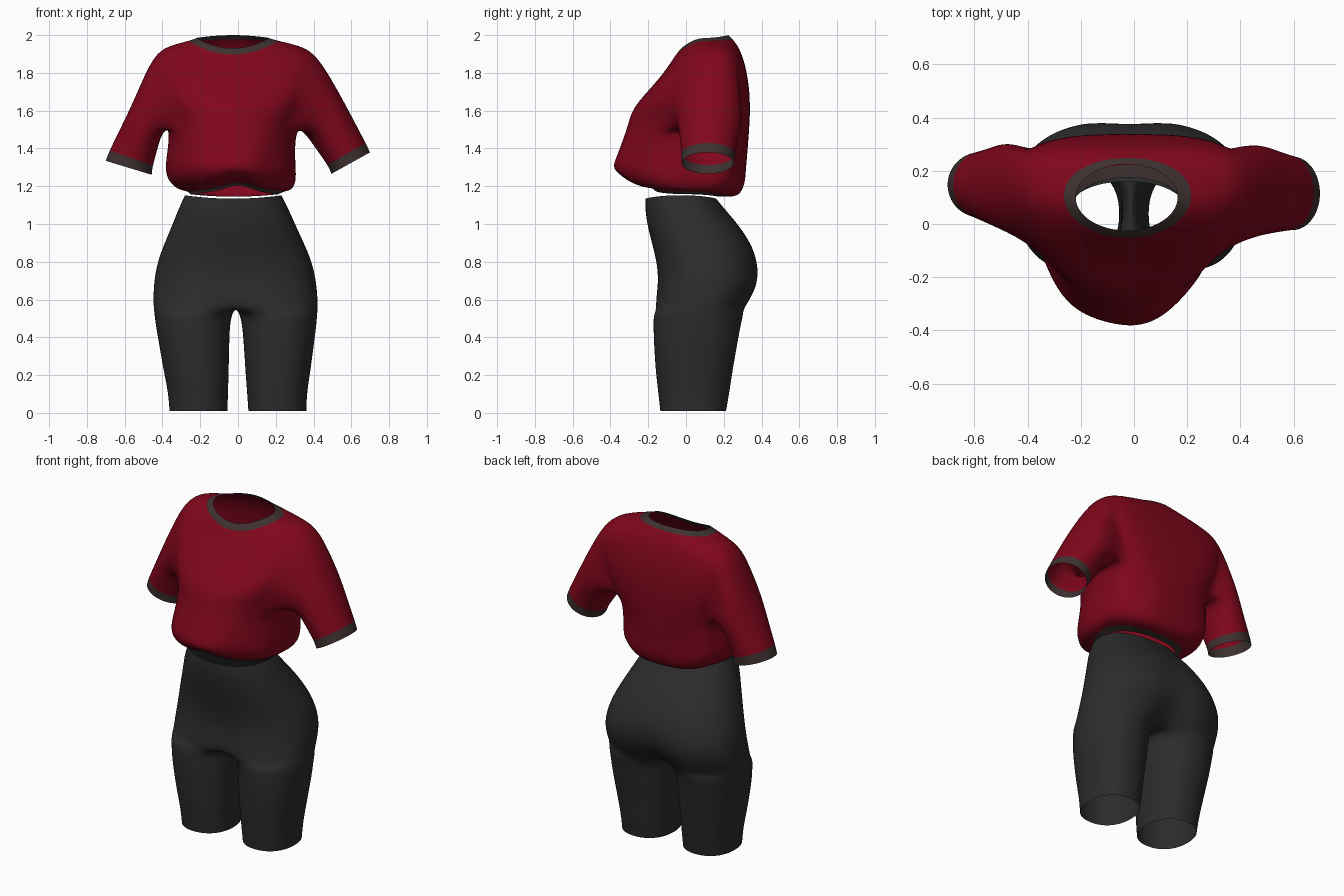
import bpy, bmesh, math
from mathutils import Vector

if "Cube" in bpy.data.objects:
    bpy.data.objects.remove(bpy.data.objects["Cube"])


def material(name, rgb):
    m = bpy.data.materials.new(name)
    m.diffuse_color = (*rgb, 1)
    m.use_nodes = True
    m.node_tree.nodes["Principled BSDF"].inputs["Base Color"].default_value = m.diffuse_color
    return m


RED = material("crimson cloth", (0.215, 0.002, 0.011))
TRIM = material("brown grey trim", (0.047, 0.031, 0.029))
DARK = material("charcoal cloth", (0.025, 0.025, 0.026))


def finish(bm, name, mats):
    loose = [v for v in bm.verts if not v.link_faces]
    bmesh.ops.delete(bm, geom=loose, context='VERTS')
    bmesh.ops.recalc_face_normals(bm, faces=bm.faces)
    for f in bm.faces:
        f.smooth = True
    me = bpy.data.meshes.new(name)
    bm.to_mesh(me)
    bm.free()
    for m in mats:
        me.materials.append(m)
    ob = bpy.data.objects.new(name, me)
    bpy.context.collection.objects.link(ob)
    sub = ob.modifiers.new("smooth", 'SUBSURF')
    sub.levels = sub.render_levels = 2
    return ob


def spow(v, p):
    return math.copysign(abs(v) ** p, v)


# ---------------------------------------------------------------- shorts
M, K = 17, 6   # outer and inner points of each half ring


def hip_ring(z, rx, yf, yb, cf, cb):
    yc = (yf + yb) / 2
    ry = (yb - yf) / 2
    p = 0.85 if z > 0.75 else 0.74             # squarer towards the thighs
    pts = []
    for i in range(M):
        a = -math.pi / 2 + math.pi * i / (M - 1)
        x = 0 if i in (0, M - 1) else rx * abs(math.cos(a)) ** p
        y = yc + ry * spow(math.sin(a), 0.9)
        dent = math.exp(-(x / 0.09) ** 2)      # cleft on the centre line
        y += dent * cf if a < 0 else -dent * cb
        dip = 0.018 * (1 - (x / rx) ** 2) if z > 1.14 else 0
        pts.append(Vector((x, y, z - dip)))
    for k in range(1, K + 1):
        pts.append(pts[M - 1].lerp(pts[0], k / (K + 1)))
    return pts


def leg_ring(z, xi, xo, yf, yb):
    A = math.radians(130)
    p = 0.97 if z > 0.45 else 0.9
    angs = [-A + 2 * A * i / (M - 1) for i in range(M)]
    angs += [A + (2 * math.pi - 2 * A) * k / (K + 1) for k in range(1, K + 1)]
    return [Vector(((xi + xo) / 2 + (xo - xi) / 2 * spow(math.cos(a), p),
                    (yf + yb) / 2 + (yb - yf) / 2 * spow(math.sin(a), p), z)) for a in angs]


hips = [(1.152, .257, -.215, .16, 0, 0), (1.08, .292, -.217, .205, 0, 0),
        (1.0, .325, -.207, .275, 0, 0), (.9, .37, -.182, .347, 0, .004),
        (.8, .411, -.156, .388, 0, .01), (.7, .43, -.147, .395, 0, .025),
        (.62, .436, -.162, .365, .005, .05), (.555, .436, -.172, .326, .022, .085)]
legs = [(.525, .018, .433, -.174, .307), (.47, .03, .428, -.175, .293), (.4, .035, .417, -.173, .28),
        (.3, .04, .402, -.168, .262), (.2, .044, .386, -.16, .245),
        (.1, .05, .368, -.148, .23), (.01, .054, .364, -.138, .214)]
bm = bmesh.new()
rings = [[bm.verts.new(p) for p in r]
         for r in [hip_ring(*h) for h in hips] + [leg_ring(*l) for l in legs]]
for up, lo in zip(rings, rings[1:]):
    for i in range(M + K):
        j = (i + 1) % (M + K)
        quad = (up[i], up[j], lo[j], lo[i])
        if any(v.co.x > 1e-5 for v in quad):   # leave the centre plane open
            bm.faces.new(quad)
loose = [v for v in bm.verts if not v.link_faces]
bmesh.ops.delete(bm, geom=loose, context='VERTS')
bmesh.ops.mirror(bm, geom=bm.verts[:] + bm.edges[:] + bm.faces[:], axis='X', merge_dist=0.002)
bmesh.ops.remove_doubles(bm, verts=bm.verts[:], dist=0.001)
for v in bm.verts:                             # slight lean of the waist
    v.co.x -= 0.022 * v.co.z
finish(bm, "shorts", [DARK])

# ---------------------------------------------------------------- shirt
N = 32
# z side, z front, z back, x left, x right, y front, y back, y of widest, back exponent
body = [(1.985, 1.93, 2.0, -.22, .165, -.025, .225, .10, 1),
        (1.972, 1.903, 1.982, -.25, .2, -.05, .245, .10, 1),
        (1.945, 1.84, 1.93, -.365, .33, -.09, .285, .14, .75),
        (1.9, 1.76, 1.84, -.45, .42, -.15, .315, .15, .65),
        (1.78, 1.68, 1.74, -.46, .43, -.225, .333, .14, .62),
        (1.68, 1.60, 1.64, -.43, .40, -.29, .34, .13, .62),
        (1.59, 1.52, 1.54, -.39, .35, -.31, .338, .12, .65),
        (1.52, 1.44, 1.46, -.365, .315, -.338, .332, .10, .7),
        (1.41, 1.36, 1.37, -.367, .304, -.37, .323, .07, .72),
        (1.30, 1.30, 1.29, -.385, .31, -.394, .316, .06, .72),
        (1.23, 1.235, 1.215, -.37, .313, -.355, .314, .05, .72),
        (1.18, 1.19, 1.145, -.315, .29, -.265, .285, .04, .8),
        (1.175, 1.195, 1.145, -.265, .25, -.195, .22, .02, .9),
        (1.158, 1.172, 1.145, -.255, .215, -.18, .175, .0, .9)]
bm = bmesh.new()
rows = []
for n, (zs, zf, zb, xl, xr, yf, yb, yc, p) in enumerate(body):
    row = []
    for i in range(N):
        a = 2 * math.pi * i / N
        c, s = math.cos(a), math.sin(a)
        q = p if s > 0 else 1
        x = (xl + xr) / 2 + (xr - xl) / 2 * spow(c, q)
        y = yc + ((yb - yc) * abs(s) ** q if s > 0 else (yc - yf) * s)
        z = zs + ((zb if s > 0 else zf) - zs) * s * s
        if 8 <= n <= 11:                       # soft gathers above the hem
            w = 1 + 0.015 * math.sin(7 * a + n * 0.5)
            x, y = x * w, y * w
        if n >= 10 and s < 0:                  # front hem rides up in the middle
            z += 0.035 * math.exp(-(x / 0.08) ** 2)
        row.append(bm.verts.new((x, y, z)))
    rows.append(row)

TOP, BOT, HALF = 3, 7, 3                       # armhole extent in the grid


def in_armhole(r, i):
    return TOP <= r < BOT and (i % (N // 2)) in (0, 1, 2, N // 2 - 3, N // 2 - 2, N // 2 - 1)


for r in range(len(rows) - 1):
    for i in range(N):
        if in_armhole(r, i):
            continue
        j = (i + 1) % N
        f = bm.faces.new((rows[r][i], rows[r][j], rows[r + 1][j], rows[r + 1][i]))
        f.material_index = 1 if r in (0, len(rows) - 2) else 0

# walk round the armhole from its top, towards the back first
path = [(TOP, d) for d in range(0, HALF + 1)]
path += [(r, HALF) for r in range(TOP + 1, BOT + 1)]
path += [(BOT, d) for d in range(HALF - 1, -HALF - 1, -1)]
path += [(r, -HALF) for r in range(BOT - 1, TOP - 1, -1)]
path += [(TOP, d) for d in range(-HALF + 1, 0)]

# sleeve rings: outer x, z, inner x, z, y centre, y half width
sleeves = {
    1: [(.54, 1.69, .365, 1.465, .13, .178), (.622, 1.535, .42, 1.385, .122, .157),
        (.685, 1.415, .478, 1.305, .117, .142), (.70, 1.38, .493, 1.265, .115, .14)],
    -1: [(-.545, 1.67, -.405, 1.475, .14, .172), (-.622, 1.51, -.428, 1.385, .142, .147),
         (-.69, 1.373, -.452, 1.30, .147, .127), (-.702, 1.335, -.455, 1.26, .147, .124)]}
for side, specs in sleeves.items():
    prev = [rows[r][d % N if side > 0 else N // 2 - d] for r, d in path]
    n = len(prev)
    for k, (ox, oz, ix, iz, yc, ry) in enumerate(specs):
        ring = []
        for i in range(n):
            t = 2 * math.pi * i / n
            c = math.cos(t)
            ring.append(bm.verts.new(((ox + ix) / 2 + (ox - ix) / 2 * c,
                                      yc + ry * math.sin(t),
                                      (oz + iz) / 2 + (oz - iz) / 2 * c)))
        for i in range(n):
            j = (i + 1) % n
            f = bm.faces.new((prev[i], prev[j], ring[j], ring[i]))
            f.material_index = 1 if k == len(specs) - 1 else 0   # cuff
        prev = ring
finish(bm, "shirt", [RED, TRIM])
